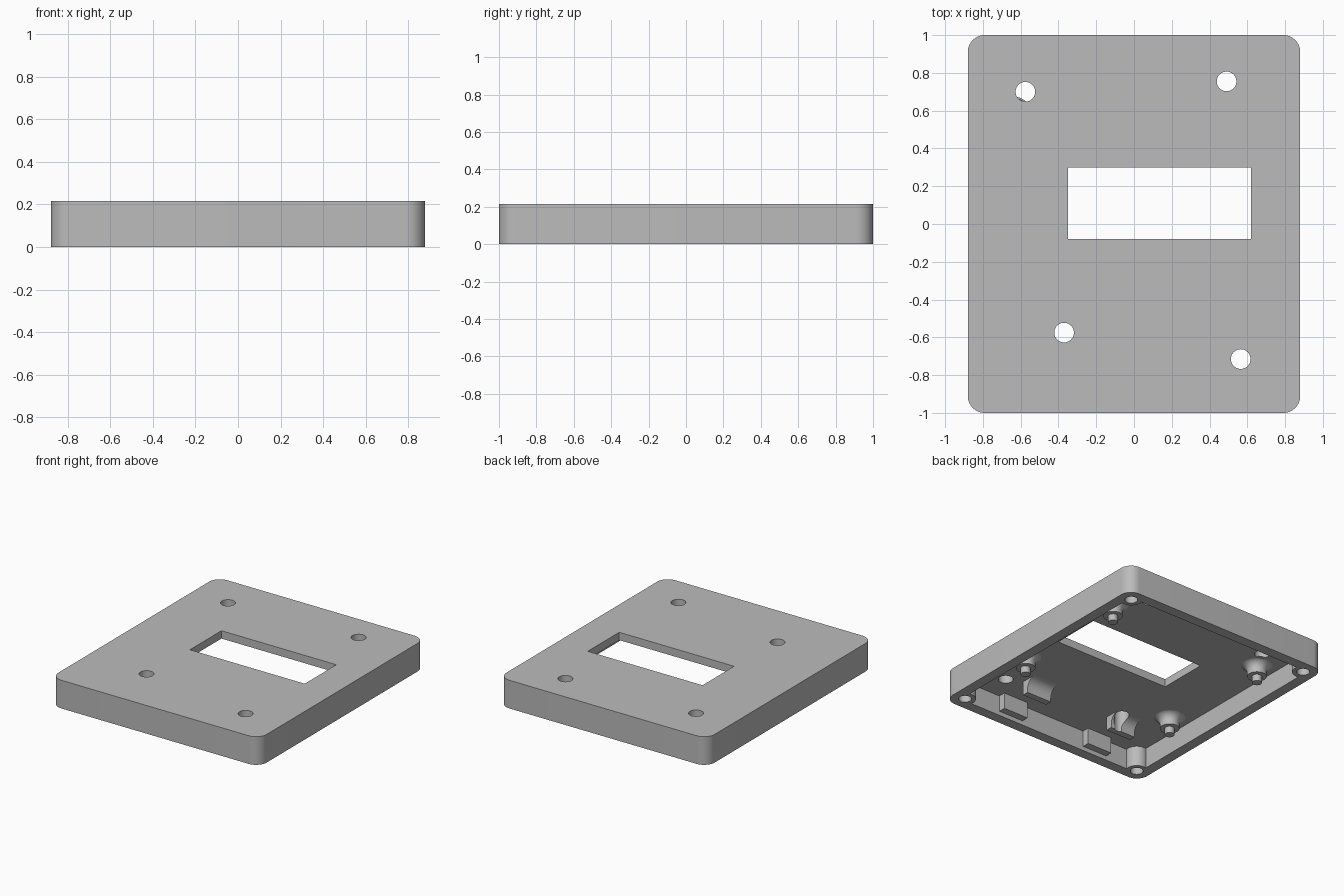
import bpy
import bmesh
from math import cos, sin, radians, pi, sqrt

if "Cube" in bpy.data.objects:
    bpy.data.objects.remove(bpy.data.objects["Cube"])

TOP, ROOF = 0.215, 0.155
HALF_X, HALF_Y, CORNER, WALL = 0.88, 1.0, 0.09, 0.08
BOSS_X, BOSS_Y, BOSS_R = 0.78, 0.90, 0.077

grey = bpy.data.materials.new("plain grey")
grey.use_nodes = True
grey.diffuse_color = (0.5, 0.5, 0.5, 1)
grey.node_tree.nodes["Principled BSDF"].inputs["Base Color"].default_value = (0.5, 0.5, 0.5, 1)


def make(name, bm):
    bmesh.ops.recalc_face_normals(bm, faces=bm.faces)
    mesh = bpy.data.meshes.new(name)
    bm.to_mesh(mesh)
    bm.free()
    mesh.materials.append(grey)
    obj = bpy.data.objects.new(name, mesh)
    bpy.context.collection.objects.link(obj)
    return obj


def extrude(name, points, direction):
    """Close a 3D outline and extrude it along a direction."""
    bm = bmesh.new()
    face = bm.faces.new([bm.verts.new(p) for p in points])
    result = bmesh.ops.extrude_face_region(bm, geom=[face])
    verts = [g for g in result["geom"] if isinstance(g, bmesh.types.BMVert)]
    bmesh.ops.translate(bm, verts=verts, vec=direction)
    return make(name, bm)


def box(name, x0, x1, y0, y1, z0, z1):
    outline = [(x0, y0, z0), (x1, y0, z0), (x1, y1, z0), (x0, y1, z0)]
    return extrude(name, outline, (0, 0, z1 - z0))


def cylinder(name, x, y, r, z0, z1, sides=40):
    outline = [(x + r * cos(2 * pi * i / sides), y + r * sin(2 * pi * i / sides), z0)
               for i in range(sides)]
    return extrude(name, outline, (0, 0, z1 - z0))


def lathe(name, profile, x, y, sides=40):
    bm = bmesh.new()
    verts = [bm.verts.new((r, 0, z)) for r, z in profile]
    edges = [bm.edges.new(pair) for pair in zip(verts, verts[1:])]
    bmesh.ops.spin(bm, geom=verts + edges, cent=(0, 0, 0), axis=(0, 0, 1),
                   angle=2 * pi, steps=sides)
    bmesh.ops.remove_doubles(bm, verts=bm.verts, dist=0.0001)
    bmesh.ops.translate(bm, verts=bm.verts, vec=(x, y, 0))
    return make(name, bm)


def mirrored_outline(quarter, z):
    """Repeat a first-quadrant run of points around all four quadrants."""
    points = []
    for sx, sy, step in ((1, 1, 1), (-1, 1, -1), (-1, -1, 1), (1, -1, -1)):
        points += [(sx * x, sy * y, z) for x, y in quarter[::step]]
    return points


def cut(target, cutter):
    mod = target.modifiers.new("cut", 'BOOLEAN')
    mod.operation, mod.solver, mod.object = 'DIFFERENCE', 'EXACT', cutter
    bpy.context.view_layer.objects.active = target
    bpy.ops.object.modifier_apply(modifier=mod.name)
    bpy.data.objects.remove(cutter)


def arc(cx, cy, r, start, end, steps):
    angles = [radians(start + (end - start) * i / steps) for i in range(steps + 1)]
    return [(cx + r * cos(a), cy + r * sin(a)) for a in angles]


# Rounded outer case, hollowed from below with screw bosses left in the corners
case = extrude("case_shell", mirrored_outline(
    arc(HALF_X - CORNER, HALF_Y - CORNER, CORNER, 0, 90, 12), 0), (0, 0, TOP))
inset = HALF_X - WALL - BOSS_X
reach = sqrt(BOSS_R ** 2 - inset ** 2)
boss_quarter = arc(BOSS_X, BOSS_Y, BOSS_R, 285, 165, 14)
boss_quarter[0] = (HALF_X - WALL, BOSS_Y - reach)
boss_quarter[-1] = (BOSS_X - reach, HALF_Y - WALL)
cut(case, extrude("cavity", mirrored_outline(boss_quarter, -0.1), (0, 0, ROOF + 0.1)))

# Display window and blind corner screw holes
cut(case, box("window", -0.35, 0.62, -0.08, 0.30, 0.1, 0.3))
for sx in (-1, 1):
    for sy in (-1, 1):
        cut(case, cylinder("screw_hole", sx * BOSS_X, sy * BOSS_Y, 0.045, -0.1, 0.14))

# Two clips: a block on the front wall and a flared plate facing it
plates = []
flare = [(y, z) for y, z in arc(-0.54, 0.08, 0.075, 180, 90, 10)]
for side, x in (("right", -0.52), ("left", 0.24)):
    box(side + "_wall_block", x, x + 0.21, -0.93, -0.866, 0.033, ROOF + 0.01)
    profile = [(-0.665, ROOF + 0.01), (-0.665, 0.05), (-0.615, 0.05)] + flare
    profile.append((-0.54, ROOF + 0.01))
    plates.append(extrude(side + "_clip_plate", [(x, y, z) for y, z in profile], (0.21, 0, 0)))

# Round holes through the top, also passing through the right clip plate
for x, y in ((-0.575, 0.70), (0.49, 0.755), (-0.37, -0.575), (0.565, -0.715)):
    cut(case, cylinder("top_hole", x, y, 0.052, -0.1, 0.3))
cut(plates[0], cylinder("plate_hole", -0.37, -0.575, 0.052, -0.1, 0.3))

# Flared board standoffs with locating pins
standoff = [(0, 0.02), (0.034, 0.02), (0.034, 0.07), (0.068, 0.07)]
standoff += arc(0.128, 0.098, 0.06, 180, 90, 10)
standoff += [(0.12, ROOF + 0.01), (0, ROOF + 0.01)]
for side, x in (("right", -0.654), ("left", 0.654)):
    for end, y in (("front", -0.394), ("back", 0.551)):
        lathe(f"{end}_{side}_standoff", standoff, x, y)

# Smooth the round surfaces, keep the corners crisp
for obj in bpy.context.collection.objects:
    if obj.type == 'MESH' and grey.name in obj.data.materials:
        bpy.ops.object.select_all(action='DESELECT')
        obj.select_set(True)
        bpy.context.view_layer.objects.active = obj
        bpy.ops.object.shade_smooth_by_angle(angle=radians(30))
